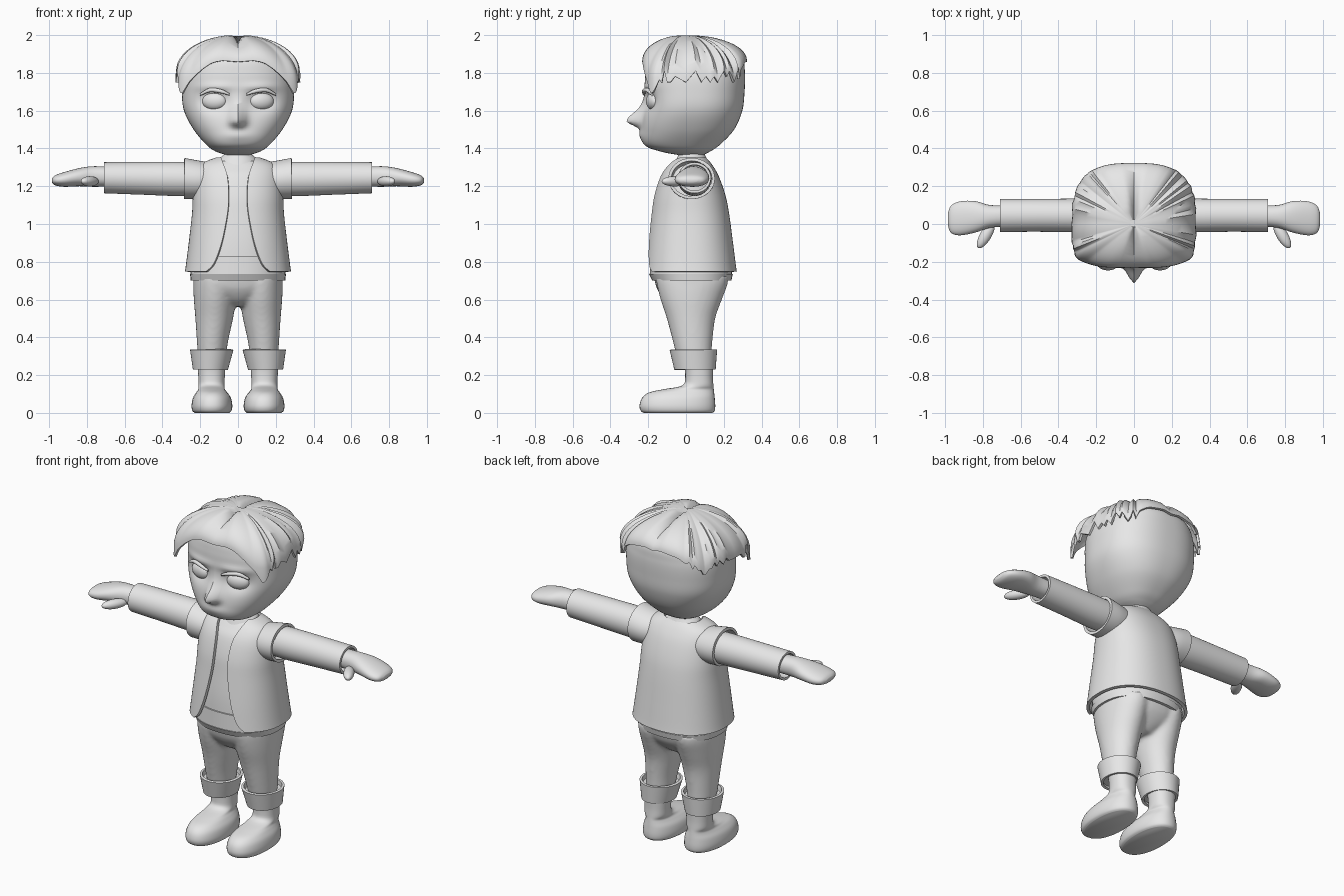
import bpy, bmesh, math, random
from mathutils import Matrix, Vector

random.seed(4)
cube = bpy.data.objects.get("Cube")
if cube:
    bpy.data.objects.remove(cube, do_unlink=True)

grey = bpy.data.materials.new("light grey")
grey.use_nodes = True
grey.diffuse_color = (0.8, 0.8, 0.8, 1)
bsdf = next(n for n in grey.node_tree.nodes if n.type == 'BSDF_PRINCIPLED')
bsdf.inputs["Base Color"].default_value = (0.8, 0.8, 0.8, 1)
parts = []


def finish(name, bm, thick=0, mirror=False):
    bmesh.ops.recalc_face_normals(bm, faces=bm.faces)
    mesh = bpy.data.meshes.new(name)
    bm.to_mesh(mesh)
    bm.free()
    mesh.materials.append(grey)
    ob = bpy.data.objects.new(name, mesh)
    bpy.context.collection.objects.link(ob)
    if thick:
        mod = ob.modifiers.new("Thickness", 'SOLIDIFY')
        mod.thickness, mod.offset = thick, 0
    if mirror:
        ob.modifiers.new("Mirror", 'MIRROR')
    parts.append(ob)
    return ob


def spow(v, e):
    return math.copysign(abs(v) ** e, v)


def smooth_rows(rows, sub):
    """Catmull-Rom interpolation between profile rows."""
    out = []
    for i in range(len(rows) - 1):
        a, b, c, d = (rows[max(0, min(len(rows) - 1, i + k))] for k in (-1, 0, 1, 2))
        for s in range(sub):
            t = s / sub
            out.append([q + 0.5 * t * (r - p + t * (2 * p - 5 * q + 4 * r - w + t * (3 * (q - r) + w - p)))
                        for p, q, r, w in zip(a, b, c, d)])
    return out + [list(rows[-1])]


def loft(bm, rows, axis='z', n=40, expo=2, sub=4, cap=True):
    """Rows: station, centre, half width, low, high, optional front gap."""
    rings = []
    for row in smooth_rows(rows, sub):
        t, u, ru, lo, hi = row[:5]
        gap = row[5] if len(row) > 5 else 0
        start = math.asin(min(0.99, gap / ru) ** (expo / 2)) if gap else 0
        ring = []
        for i in range(n):
            k = i / (n - 1) if gap else i / n
            ang = start + (2 * math.pi - 2 * start) * k
            a = u + ru * spow(math.sin(ang), 2 / expo)
            b = (lo + hi) / 2 - (hi - lo) / 2 * spow(math.cos(ang), 2 / expo)
            ring.append(bm.verts.new((a, b, t) if axis == 'z' else (t, a, b)))
        rings.append(ring)
    for r, s in zip(rings, rings[1:]):
        for i in range(n - 1 if gap else n):
            j = (i + 1) % n
            bm.faces.new((r[i], r[j], s[j], s[i]))
    if cap:
        bm.faces.new(rings[0])
        bm.faces.new(rings[-1])


def part(name, rows, thick=0, mirror=False, **kw):
    bm = bmesh.new()
    loft(bm, rows, **kw)
    return finish(name, bm, thick, mirror)


def ball(name, centre, size, turn):
    bm = bmesh.new()
    m = Matrix.Translation(centre) @ Matrix.Rotation(turn, 4, 'Z') @ Matrix.Diagonal((*size, 1))
    bmesh.ops.create_uvsphere(bm, u_segments=28, v_segments=16, radius=1, matrix=m)
    return finish(name, bm, mirror=True)


def bump(x, z, cx, cz, wx, wz):
    return math.exp(-((x - cx) / wx) ** 2 - ((z - cz) / wz) ** 2)


# Head, with nose, brow and eye sockets sculpted into the front
head = part("head", [
    (1.365, 0, .06, -.04, .09), (1.385, 0, .12, -.14, .13), (1.42, 0, .168, -.22, .18),
    (1.5, 0, .235, -.235, .255), (1.6, 0, .286, -.225, .298), (1.7, 0, .297, -.218, .31),
    (1.8, 0, .29, -.215, .312), (1.88, 0, .25, -.195, .295), (1.935, 0, .16, -.12, .2),
    (1.955, 0, .05, -.03, .08)], n=112, expo=2.4, sub=9)
for v in head.data.vertices:
    x, y, z = abs(v.co.x), v.co.y, v.co.z
    if y < -.06:
        nose = bump(x, z, 0, 1.545, .038, .055 if z > 1.545 else .03)
        bridge = bump(x, z, 0, 1.62, .03, .06)
        socket = bump(x, z, .125, 1.65, .075, .05)
        brow = bump(x, z, .12, 1.725, .09, .022)
        mouth = bump(x, z, 0, 1.47, .08, .03)
        v.co.y -= .08 * nose + .012 * bridge - .035 * socket + .012 * brow + .012 * mouth
ball("eyes", (.125, -.175, 1.65), (.066, .034, .046), .25)

# Eyebrows: flattened arcs resting on the brow ridge
bm = bmesh.new()
rows = [(.045, -.222, .006, 1.68, 1.692), (.09, -.222, .011, 1.692, 1.714),
        (.15, -.205, .011, 1.698, 1.72), (.2, -.18, .006, 1.678, 1.692)]
loft(bm, rows, axis='x', n=12)
finish("eyebrows", bm, mirror=True)

# Hair: dome with a centre parting, long front locks and a ragged side edge
RIM = [(0, 1.87), (10, 1.855), (23, 1.81), (38, 1.755), (50, 1.685), (58, 1.71),
       (72, 1.79), (140, 1.79), (160, 1.85), (180, 1.87)]


def rim_height(deg):
    for (a, za), (b, zb) in zip(RIM, RIM[1:]):
        if deg <= b:
            return za + (zb - za) * (deg - a) / (b - a)
    return RIM[-1][1]


bm = bmesh.new()
n, levels, rings = 96, 14, []
rim = []
for i in range(n):
    ang = 2 * math.pi * i / n
    deg = min(math.degrees(ang), 360 - math.degrees(ang))
    e = 2 / 4 if deg < 90 else 2 / 3
    flare = 1 + .06 * math.exp(-((deg - 52) / 14) ** 2)
    z = rim_height(deg)
    if 68 < deg < 148:
        z += random.choice((-.04, -.01, .02))
        flare += random.uniform(0, .03)
    rim.append((.317 * flare * spow(math.sin(ang), e),
                -(.225 if deg < 90 else .316) * spow(math.cos(ang), e), z))
for k in range(levels):
    t = math.pi / 2 * (.05 + .95 * k / (levels - 1))
    ring = []
    for x, y, z in rim:
        px, py = x * math.sin(t), y * math.sin(t)
        base = z if k == levels - 1 else max(z, 1.75)
        pz = base + (1.995 - base) * math.cos(t)
        pz -= .04 * math.exp(-(px / .018) ** 2) * (.3 + .7 * math.cos(t))
        ring.append(bm.verts.new((px, py, pz)))
    rings.append(ring)
bm.faces.new(rings[0])
for r, s in zip(rings, rings[1:]):
    for i in range(n):
        bm.faces.new((r[i], r[(i + 1) % n], s[(i + 1) % n], s[i]))
finish("hair", bm, thick=.014)

# Neck and shirt
part("neck", [(1.3, 0, .12, -.07, .12), (1.345, 0, .1, -.05, .11),
              (1.37, 0, .075, -.04, .1), (1.42, 0, .07, -.04, .1)])
part("shirt", [(.735, 0, .248, -.185, .24), (.9, 0, .235, -.178, .225), (1.05, 0, .218, -.16, .205),
               (1.15, 0, .21, -.145, .185), (1.25, 0, .2, -.112, .15), (1.3, 0, .17, -.075, .12),
               (1.335, 0, .1, -.045, .08)], expo=2.3)
part("shirt_band", [(.735, 0, .252, -.192, .244), (.83, 0, .244, -.19, .236)], expo=2.3, sub=1)
part("shirt_hem", [(.7, 0, .25, -.178, .24), (.735, 0, .254, -.196, .248)], expo=2.3, sub=1)

# Open jacket with short sleeves
part("jacket", [
    (.748, 0, .272, -.21, .26, .165), (.79, 0, .266, -.206, .254, .125), (.9, 0, .252, -.195, .24, .085),
    (1.05, 0, .235, -.176, .22, .055), (1.15, 0, .23, -.16, .2, .048), (1.25, 0, .22, -.128, .165, .055),
    (1.31, 0, .19, -.088, .13, .075), (1.345, 0, .11, -.05, .1, .088)],
    thick=.018, n=72, expo=2.3, cap=False)
part("jacket_sleeves", [(.13, .03, .095, 1.15, 1.315), (.21, .03, .112, 1.14, 1.328),
                        (.285, .03, .115, 1.14, 1.342)],
     thick=.016, mirror=True, axis='x', cap=False)

# Arms, hands and thumbs
part("arm_sleeves", [(.18, .045, .08, 1.165, 1.315), (.3, .045, .082, 1.155, 1.322),
                     (.5, .046, .08, 1.162, 1.322), (.71, .045, .08, 1.17, 1.32)],
     thick=.014, mirror=True, axis='x', cap=False)
part("hands", [(.64, .045, .055, 1.2, 1.3), (.76, .04, .06, 1.197, 1.306), (.84, .038, .083, 1.2, 1.296),
               (.92, .03, .09, 1.197, 1.275), (.968, .025, .073, 1.205, 1.258),
               (.985, .025, .035, 1.22, 1.242)], mirror=True, axis='x', expo=2.2)
ball("thumbs", (.785, -.06, 1.226), (.078, .03, .027), -1.03)

# Trousers: two legs and a pelvis fused together
bm = bmesh.new()
for s in (1, -1):
    loft(bm, [(.3, s * .138, .075, -.05, .135), (.38, s * .135, .083, -.07, .14),
              (.5, s * .126, .1, -.102, .155), (.6, s * .122, .112, -.135, .19),
              (.68, s * .12, .117, -.155, .22), (.73, s * .12, .115, -.16, .225)])
loft(bm, [(.565, 0, .05, -.07, .12), (.6, 0, .12, -.115, .165), (.66, 0, .225, -.155, .21),
          (.73, 0, .238, -.172, .23)], expo=2.3)
trousers = finish("trousers", bm)
mod = trousers.modifiers.new("Fuse", 'REMESH')
mod.mode, mod.voxel_size = 'VOXEL', .011
mod = trousers.modifiers.new("Soften", 'SMOOTH')
mod.factor, mod.iterations = .5, 8

# Turned-up cuffs and boots
part("trouser_cuffs", [(.23, .146, .086, -.055, .15), (.335, .139, .108, -.08, .158)],
     thick=.014, mirror=True, sub=1, cap=False)
part("cuff_fill", [(.245, .146, .082, -.05, .145), (.31, .139, .096, -.065, .15)], mirror=True, sub=1)
part("boots", [(0, .138, .092, -.225, .14), (.012, .138, .104, -.24, .152), (.04, .138, .108, -.246, .155),
               (.08, .138, .1, -.232, .152), (.108, .139, .082, -.195, .149), (.125, .14, .07, -.12, .147),
               (.145, .14, .069, -.02, .145), (.19, .14, .07, -.004, .143), (.26, .14, .075, -.01, .145)],
     mirror=True, expo=2.2)

# Apply modifiers and shade
bpy.ops.object.select_all(action='DESELECT')
for ob in parts:
    ob.select_set(True)
bpy.context.view_layer.objects.active = parts[0]
bpy.ops.object.convert(target='MESH')
bpy.ops.object.shade_smooth_by_angle(angle=math.radians(42))
